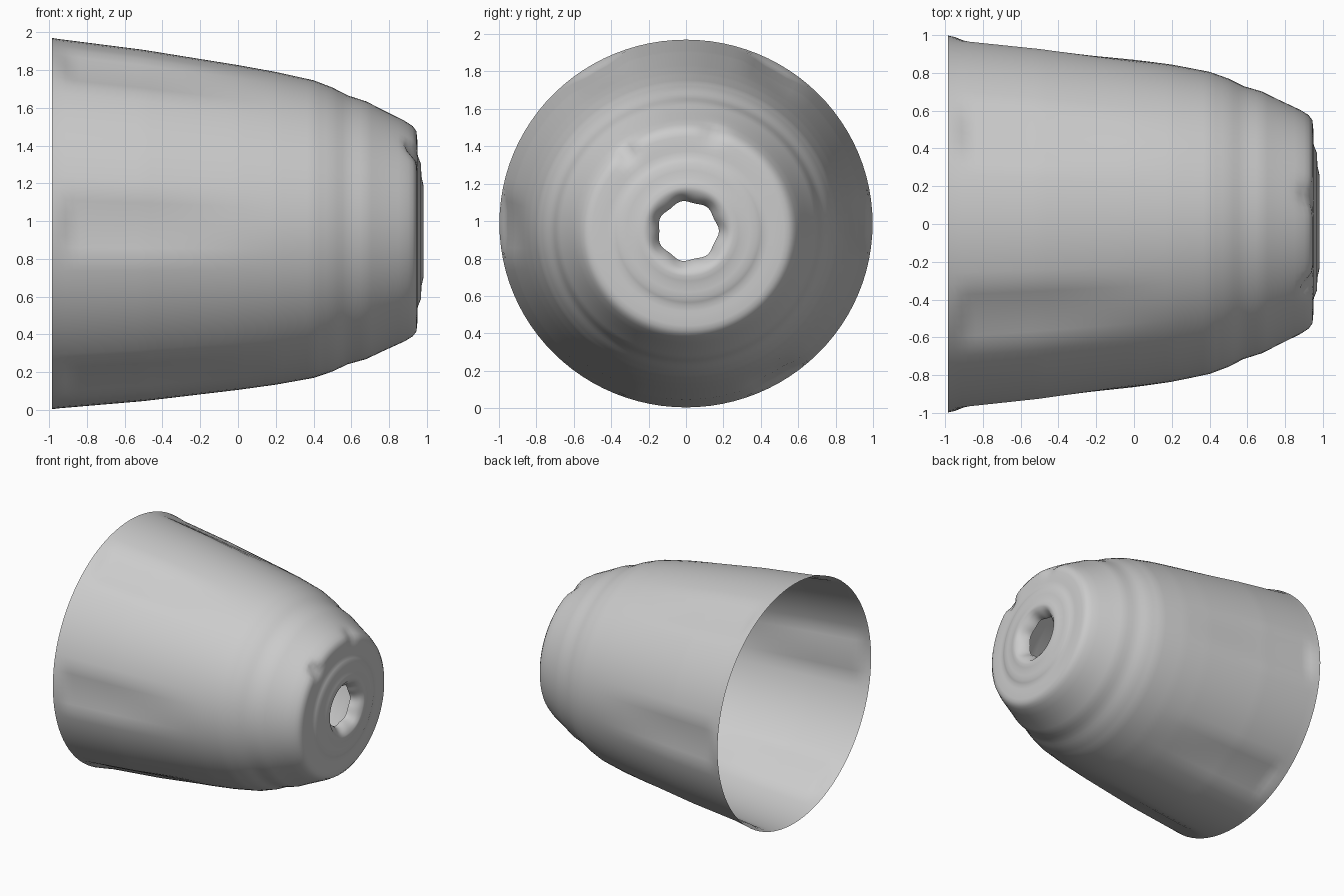
import bpy, bmesh, math
from mathutils import Vector

cube = bpy.data.objects.get("Cube")
if cube:
    bpy.data.objects.remove(cube)

SEGMENTS = 96

# Outline from the open mouth to the inner lip of the hole: (x, radius)
PROFILE = [(-0.985, 0.983), (-0.95, 0.978), (-0.5, 0.93), (0.0, 0.86), (0.2, 0.828),
           (0.4, 0.788), (0.5, 0.752), (0.58, 0.712), (0.68, 0.682), (0.76, 0.642),
           (0.88, 0.585), (0.925, 0.557), (0.945, 0.53), (0.95, 0.48), (0.952, 0.4),
           (0.968, 0.36), (0.972, 0.29), (0.983, 0.24), (0.98, 0.215), (0.955, 0.19),
           (0.925, 0.165), (0.895, 0.157)]


def smooth(a, b, t):
    t = min(max((t - a) / (b - a), 0), 1)
    return t * t * (3 - 2 * t)


def flute(x, angle):
    """Depth of the six shallow grooves that fade out toward the small end."""
    off = (angle + math.pi / 6) % (math.pi / 3) - math.pi / 6
    across = 1 - smooth(0.08, 0.18, abs(off))
    return 0.024 * across * smooth(-0.97, -0.86, x) * (1 - smooth(-0.6, 0.3, x))


def dense(profile, step=0.04):
    """Split long spans so the grooves have enough rings."""
    for (x0, r0), (x1, r1) in zip(profile, profile[1:]):
        n = max(1, math.ceil(math.hypot(x1 - x0, r1 - r0) / step))
        for i in range(n):
            yield x0 + (x1 - x0) * i / n, r0 + (r1 - r0) * i / n
    yield profile[-1]


# Small nicks on the shoulder: centre, radius, depth
NICKS = [(Vector((0.93, -0.32, 1.37)), 0.05, 0.05), (Vector((0.92, 0.15, 1.48)), 0.06, 0.03)]

# Thin cup shell, lying on its side
bm = bmesh.new()
rings = []
for x, r in dense(PROFILE):
    ring = []
    t = (x + 0.985) / 1.97
    for i in range(SEGMENTS):
        a = 2 * math.pi * i / SEGMENTS
        rad = r - flute(x, a)
        if r < 0.2:                       # hole becomes roughly seven-sided
            rad *= 1 + 0.035 * math.cos(7 * a)
        p = Vector((x, 1.015 * rad * math.cos(a) + 0.012 * t * t,
                    0.987 - 0.042 * t + rad * math.sin(a)))
        for centre, size, depth in NICKS:
            p.x -= depth * math.exp(-((p - centre).length / size) ** 2)
        ring.append(bm.verts.new(p))
    rings.append(ring)
for a, b in zip(rings, rings[1:]):
    for i in range(SEGMENTS):
        j = (i + 1) % SEGMENTS
        bm.faces.new((a[i], a[j], b[j], b[i]))
bm.normal_update()
side = bm.faces[:][0]
if side.normal.dot(side.calc_center_median() - Vector((0, 0, 0.98))) < 0:
    bmesh.ops.reverse_faces(bm, faces=bm.faces[:])
mesh = bpy.data.meshes.new("cup_shell")
bm.to_mesh(mesh)
bm.free()
shell = bpy.data.objects.new("cup_shell", mesh)
bpy.context.collection.objects.link(shell)

# Plain grey
grey = bpy.data.materials.new("light_grey")
grey.use_nodes = True
colour = (0.6, 0.6, 0.6, 1)
grey.diffuse_color = colour
grey.node_tree.nodes["Principled BSDF"].inputs["Base Color"].default_value = colour
mesh.materials.append(grey)

bpy.ops.object.select_all(action='DESELECT')
shell.select_set(True)
bpy.context.view_layer.objects.active = shell
bpy.ops.object.shade_smooth_by_angle(angle=math.radians(50))
